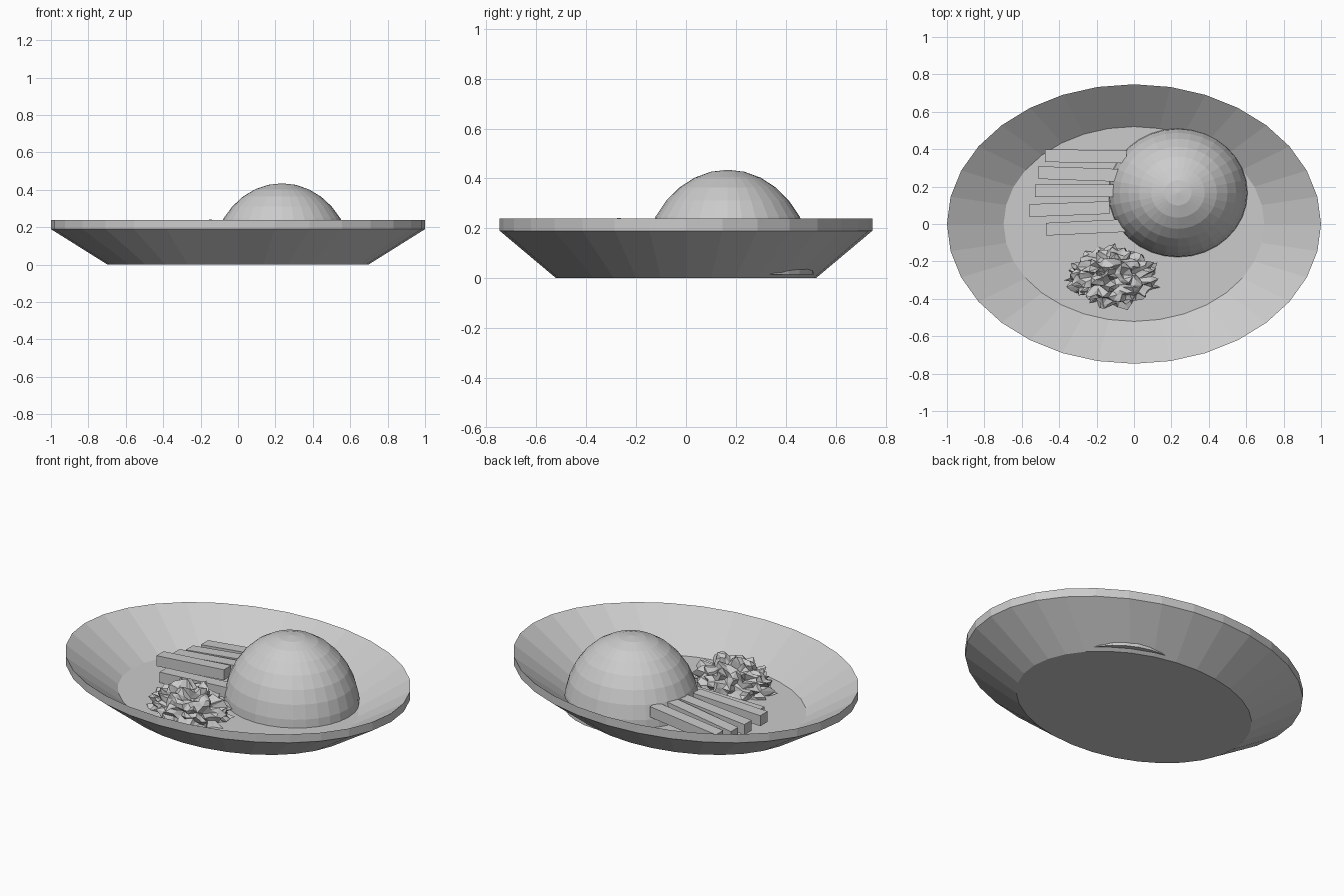
import bpy, bmesh, random
from math import sin, cos, pi
from mathutils import Vector, noise

cube = bpy.data.objects.get("Cube")
if cube:
    bpy.data.objects.remove(cube, do_unlink=True)

# One plain grey for everything
grey = bpy.data.materials.new("light_grey")
grey.use_nodes = True
GREY = (0.6, 0.6, 0.6, 1)
grey.diffuse_color = GREY
grey.node_tree.nodes["Principled BSDF"].inputs["Base Color"].default_value = GREY


def add_object(name, bm):
    bmesh.ops.recalc_face_normals(bm, faces=bm.faces)
    mesh = bpy.data.meshes.new(name)
    bm.to_mesh(mesh)
    bm.free()
    mesh.materials.append(grey)
    obj = bpy.data.objects.new(name, mesh)
    bpy.context.collection.objects.link(obj)
    return obj


def lathe(name, profile, segments, rx, ry, centre=(0, 0)):
    """Stack oval rings of (scale, z) and cap both ends."""
    bm = bmesh.new()
    rings = []
    for s, z in profile:
        rings.append([bm.verts.new((centre[0] + rx * s * cos(2 * pi * i / segments),
                                    centre[1] + ry * s * sin(2 * pi * i / segments), z))
                      for i in range(segments)])
    for a, b in zip(rings, rings[1:]):
        for i in range(segments):
            j = (i + 1) % segments
            bm.faces.new((a[i], a[j], b[j], b[i]))
    bm.faces.new(rings[0])
    bm.faces.new(rings[-1])
    bmesh.ops.remove_doubles(bm, verts=bm.verts, dist=1e-5)
    return add_object(name, bm)


# Oval plate: base, sloping outside, upright lip, sloping inside, floor
lathe("plate", [(0.697, 0), (1, 0.19), (1, 0.24), (0.697, 0.05)], 32, 1, 0.747)

# Faceted dome of rice
dome = [(cos(pi / 16 * k), 0.015 + 0.42 * sin(pi / 16 * k)) for k in range(8)]
lathe("rice_dome", dome + [(0.001, 0.435)], 32, 0.375, 0.347, (0.235, 0.167))

# Cut sticks: left end (x, y, top z) and right end (x, y, top z)
sticks = [
    ((-0.475, 0.365, 0.126), (-0.04, 0.36, 0.175)),
    ((-0.51, 0.275, 0.12), (-0.08, 0.26, 0.175)),
    ((-0.53, 0.178, 0.13), (-0.1, 0.178, 0.17)),
    ((-0.56, 0.072, 0.15), (-0.13, 0.088, 0.175)),
    ((-0.47, -0.028, 0.115), (-0.04, -0.008, 0.13)),
]
for n, (left, right) in enumerate(sticks, 1):
    bm = bmesh.new()
    bmesh.ops.create_cube(bm, size=1)
    for v in bm.verts:
        end = Vector(right if v.co.x > 0 else left)
        v.co = end + Vector((0, v.co.y * 0.068, (v.co.z - 0.5) * 0.062))
    add_object(f"stick_{n}", bm)

# Crumpled leafy heap
random.seed(4)
bm = bmesh.new()
bmesh.ops.create_icosphere(bm, subdivisions=4, radius=1)
for v in bm.verts:
    p = v.co.copy()
    fold = 1 - abs(noise.noise(p * 3.2)) * 0.55 + random.uniform(-0.09, 0.09)
    swirl = noise.noise_vector(p * 4) * 0.12
    q = p * fold + swirl
    v.co = (-0.115 + 0.245 * q.x, -0.283 + 0.165 * q.y, max(0.045, 0.06 + 0.175 * q.z))
bmesh.ops.remove_doubles(bm, verts=bm.verts, dist=0.018)
add_object("leafy_heap", bm)
